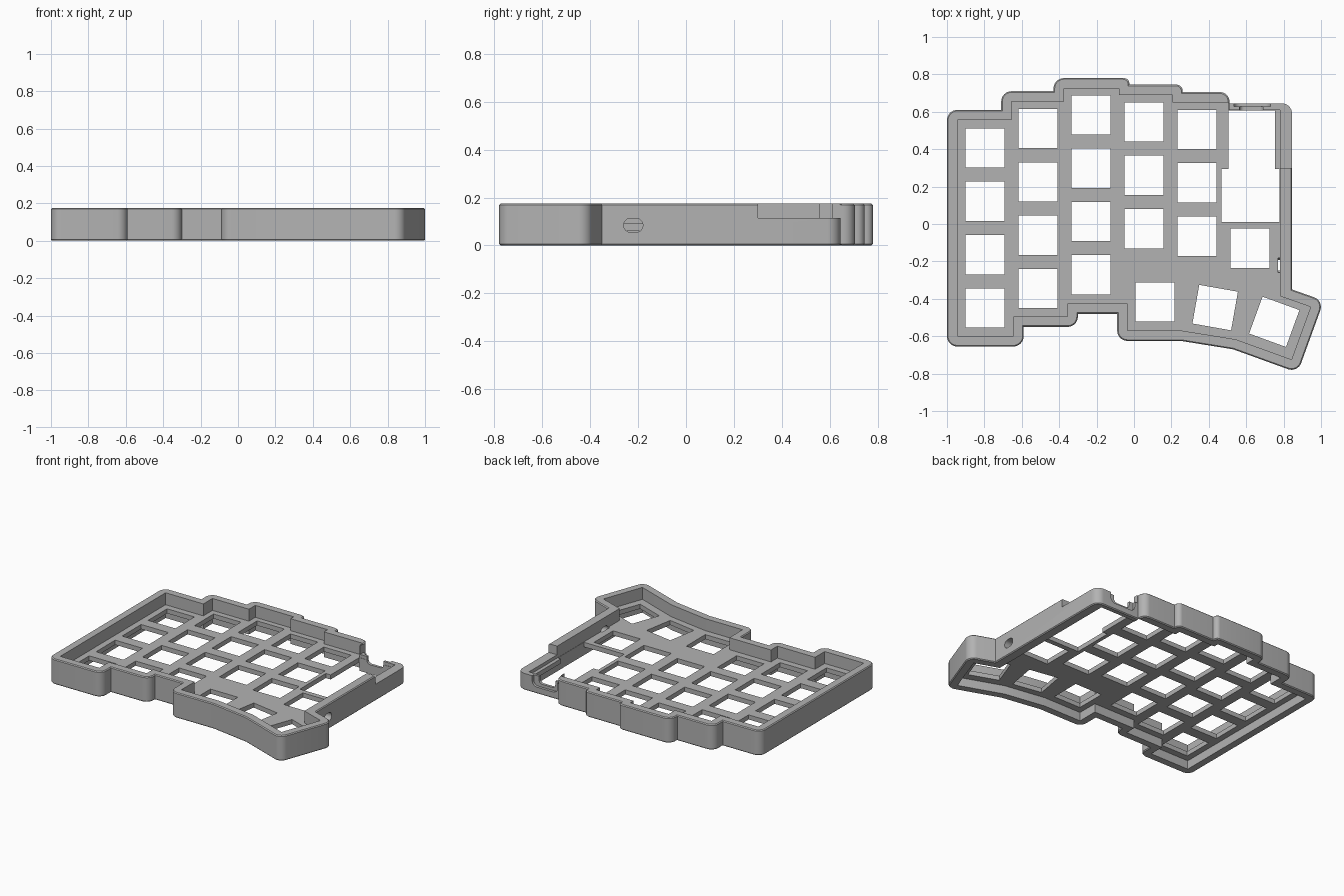
import bpy, bmesh, math
from mathutils import Vector, Matrix

if "Cube" in bpy.data.objects:
    bpy.data.objects.remove(bpy.data.objects["Cube"])

HEIGHT = 0.175
PLATE_LOW, PLATE_TOP = 0.06, 0.092
WALL, RADIUS, CHAMFER = 0.055, 0.055, 0.006
KEY, PITCH = 0.21, 0.285

grey = bpy.data.materials.new("case_grey")
grey.diffuse_color = (0.45, 0.45, 0.45, 1)
grey.use_nodes = True
grey.node_tree.nodes["Principled BSDF"].inputs["Base Color"].default_value = (0.45, 0.45, 0.45, 1)


def offset(points, distances):
    """Move every edge of a clockwise outline inwards by its own distance."""
    result = []
    n = len(points)
    for i in range(n):
        a, b, c = (Vector(points[(i + k) % n]) for k in (-1, 0, 1))
        d1, d2 = (b - a).normalized(), (c - b).normalized()
        n1, n2 = Vector((d1.y, -d1.x)), Vector((d2.y, -d2.x))
        p, q = b + n1 * distances[i - 1], b + n2 * distances[i]
        cross = d1.cross(d2)
        t = (q - p).cross(d2) / cross
        result.append(p + d1 * t)
    return result


def rounded(points, radius, steps=8):
    """Round the outward corners of a clockwise outline."""
    result = []
    n = len(points)
    for i in range(n):
        a, b, c = (Vector(points[(i + k) % n]) for k in (-1, 0, 1))
        d1, d2 = (b - a).normalized(), (c - b).normalized()
        turn = d1.angle_signed(d2)
        if turn < 0.3:
            result.append(b)
            continue
        trim = min(radius * math.tan(turn / 2), (b - a).length * 0.8, (c - b).length * 0.8)
        r = trim / math.tan(turn / 2)
        n1 = Vector((d1.y, -d1.x))
        centre = b - d1 * trim + n1 * r
        for s in range(steps + 1):
            angle = -turn * s / steps
            result.append(centre + Matrix.Rotation(angle, 2) @ (-n1 * r))
    return result


def make(name, layered_shapes, matrix=None):
    """Loft each list of (outline, z) layers into a closed solid."""
    bm = bmesh.new()
    for layers in layered_shapes:
        rings = [[bm.verts.new((p[0], p[1], z)) for p in outline] for outline, z in layers]
        bm.faces.new(rings[0])
        bm.faces.new(rings[-1])
        for low, high in zip(rings, rings[1:]):
            for i in range(len(low)):
                bm.faces.new((low[i - 1], low[i], high[i], high[i - 1]))
    if matrix:
        bm.transform(matrix)
    bmesh.ops.recalc_face_normals(bm, faces=bm.faces)
    mesh = bpy.data.meshes.new(name)
    bm.to_mesh(mesh)
    bm.free()
    obj = bpy.data.objects.new(name, mesh)
    bpy.context.collection.objects.link(obj)
    mesh.materials.append(grey)
    return obj


def rectangle(x0, x1, y0, y1):
    return [(x0, y0), (x0, y1), (x1, y1), (x1, y0)]


def box(name, x0, x1, y0, y1, z0, z1):
    outline = rectangle(x0, x1, y0, y1)
    return make(name, [[(outline, z0), (outline, z1)]])


# Case outline, clockwise from the front left corner
outline = [
    (-1, -0.655), (-1, 0.61), (-0.71, 0.61), (-0.71, 0.71), (-0.43, 0.71),
    (-0.43, 0.78), (-0.025, 0.78), (-0.025, 0.745), (0.26, 0.745), (0.26, 0.705),
    (0.51, 0.705), (0.51, 0.645), (0.845, 0.645), (0.845, -0.35), (1.015, -0.41),
    (0.875, -0.795), (0.53, -0.67), (0.25, -0.625), (-0.09, -0.625), (-0.09, -0.48),
    (-0.3, -0.48), (-0.3, -0.55), (-0.59, -0.55), (-0.59, -0.655)]
walls = [WALL] * len(outline)
walls[10], walls[11], walls[12] = 0.005, 0.035, 0.065   # thinner walls by the controller
inner = offset(outline, walls)
full = rounded(outline, RADIUS)
edge = rounded(offset(outline, [CHAMFER] * len(outline)), RADIUS - CHAMFER)

case = make("keyboard_case", [[(edge, 0), (full, CHAMFER),
                               (full, HEIGHT - CHAMFER), (edge, HEIGHT)]])

# Cavities above and below the switch plate
cutters = [make("cavities", [[(inner, -0.1), (inner, PLATE_LOW)],
                             [(inner, PLATE_TOP), (inner, 0.3)]])]

# Switch holes: columns of keys, then the thumb cluster (x, y, angle)
columns = [(-0.797, 0.406, 4), (-0.513, 0.51, 4), (-0.23, 0.583, 4),
           (0.053, 0.545, 3), (0.337, 0.505, 3)]
keys = [(x, top - PITCH * row, 0) for x, top, count in columns for row in range(count)]
keys += [(0.62, -0.13, 0), (0.112, -0.417, 0), (0.434, -0.447, -10), (0.75, -0.523, -20)]
holes = []
for x, y, angle in keys:
    turn = Matrix.Rotation(math.radians(angle), 2)
    square = [turn @ Vector(p) + Vector((x, y))
              for p in rectangle(-KEY / 2, KEY / 2, -KEY / 2, KEY / 2)]
    holes.append([(square, 0.02), (square, 0.13)])
cutters.append(make("switch_holes", holes))

# Controller opening, wide at the front and narrower between its rails
bay = [(0.468, 0.01), (0.468, 0.295), (0.505, 0.295), (0.505, 0.608),
       (0.755, 0.608), (0.755, 0.295), (0.778, 0.295), (0.778, 0.01)]
cutters.append(make("controller_bay", [[(bay, 0.02), (bay, 0.13)]]))

# Lowered rim around the controller
cutters.append(box("side_rim_cut", 0.74, 0.95, 0.3, 0.75, 0.115, 0.3))
cutters.append(box("back_rim_cut", 0.511, 0.9, 0.58, 0.75, 0.115, 0.3))

# Plug recess and port opening in the back wall
to_back = Matrix.Rotation(math.radians(90), 4, "X")
recess = rounded(rectangle(0.535, 0.73, 0.045, 0.25), 0.035)
port = rounded(rectangle(0.565, 0.69, 0.065, 0.25), 0.025)
cutters.append(make("plug_recess", [[(recess, -0.8), (recess, -0.627)]], to_back))
cutters.append(make("port_opening", [[(port, -0.8), (port, -0.595)]], to_back))

# Oval cable hole in the right wall
to_side = Matrix(((0, 0, 1, 0), (1, 0, 0, 0), (0, 1, 0, 0), (0, 0, 0, 1)))
oval = rounded(rectangle(-0.26, -0.18, 0.055, 0.113), 0.0285)
cutters.append(make("cable_hole", [[(oval, 0.77), (oval, 0.95)]], to_side))

# Carve everything, then drop the cutters
bpy.ops.object.select_all(action="DESELECT")
bpy.context.view_layer.objects.active = case
case.select_set(True)
for cutter in cutters:
    cutter.hide_render = True
    mod = case.modifiers.new(cutter.name, "BOOLEAN")
    mod.operation, mod.solver, mod.object = "DIFFERENCE", "EXACT", cutter
    bpy.ops.object.modifier_apply(modifier=mod.name)
    bpy.data.objects.remove(cutter)

bpy.ops.object.shade_smooth_by_angle(angle=math.radians(30))
